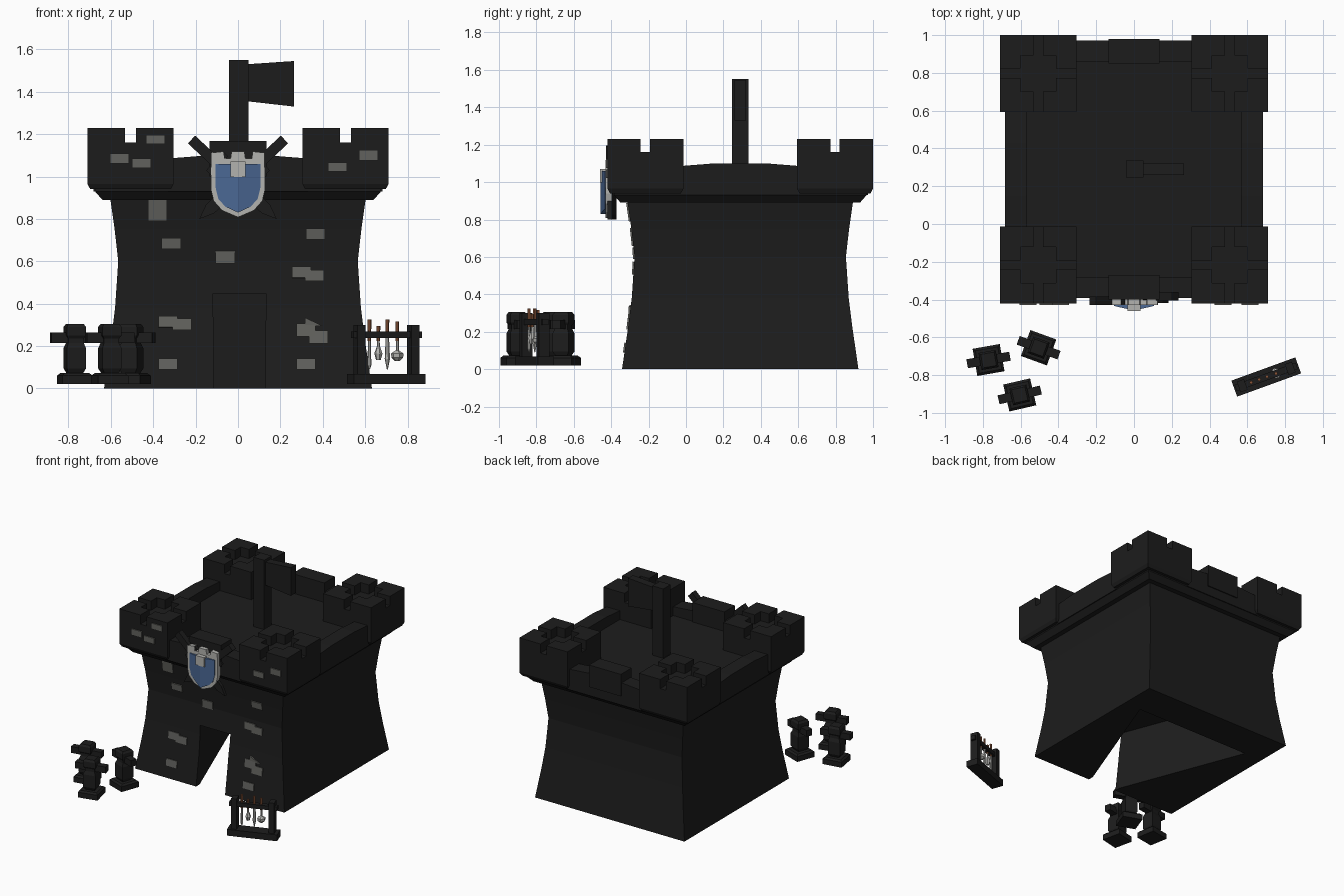
import bpy, bmesh, math
from mathutils import Matrix, Vector

if "Cube" in bpy.data.objects:
    bpy.data.objects.remove(bpy.data.objects["Cube"])

CY = 0.29  # centre of the keep along y


def mat(name, r, g, b):
    m = bpy.data.materials.new(name)
    m.diffuse_color = (r, g, b, 1)
    m.use_nodes = True
    m.node_tree.nodes["Principled BSDF"].inputs["Base Color"].default_value = m.diffuse_color
    return m


DARK = mat("dark_stone", 0.012, 0.012, 0.012)
BRICK = mat("grey_brick", 0.12, 0.12, 0.11)
SILVER = mat("silver", 0.45, 0.45, 0.43)
BLUE = mat("blue", 0.07, 0.14, 0.3)
WOOD = mat("red_wood", 0.25, 0.09, 0.04)


def finish(name, bm, m, matrix=Matrix()):
    bmesh.ops.recalc_face_normals(bm, faces=bm.faces)
    me = bpy.data.meshes.new(name)
    bm.to_mesh(me)
    bm.free()
    ob = bpy.data.objects.new(name, me)
    bpy.context.collection.objects.link(ob)
    ob.matrix_world = matrix
    me.materials.append(m)
    return ob


def box(name, lo, hi, m, matrix=Matrix()):
    bm = bmesh.new()
    bmesh.ops.create_cube(bm, size=1)
    for v in bm.verts:
        v.co = Vector([lo[i] + (v.co[i] + 0.5) * (hi[i] - lo[i]) for i in range(3)])
    return finish(name, bm, m, matrix)


def prism(name, pts, y0, y1, m, matrix=Matrix()):
    """Extrude an x-z outline from y0 to y1."""
    bm = bmesh.new()
    f = bm.faces.new([bm.verts.new((x, y0, z)) for x, z in pts])
    r = bmesh.ops.extrude_face_region(bm, geom=[f])
    bmesh.ops.translate(bm, vec=(0, y1 - y0, 0),
                        verts=[v for v in r["geom"] if isinstance(v, bmesh.types.BMVert)])
    return finish(name, bm, m, matrix)


def loft(name, profile, m, n=4, matrix=Matrix()):
    """Stack n-sided rings of (half width, z); flats face the axes."""
    bm = bmesh.new()
    k = 1 / math.cos(math.pi / n)
    rings = [[bm.verts.new((r * k * math.cos((i + 0.5) * math.tau / n),
                            r * k * math.sin((i + 0.5) * math.tau / n), z))
              for i in range(n)] for r, z in profile]
    for a, b in zip(rings, rings[1:]):
        for i in range(n):
            j = (i + 1) % n
            bm.faces.new((a[i], a[j], b[j], b[i]))
    bm.faces.new(rings[0])
    bm.faces.new(rings[-1])
    return finish(name, bm, m, matrix)


def at(x, y, z=0, deg=0):
    return Matrix.Translation((x, y, z)) @ Matrix.Rotation(math.radians(deg), 4, 'Z')


# Flared keep with corbelled ledge and sunken roof
WALL = [(0.632, 0), (0.6, 0.22), (0.58, 0.38), (0.565, 0.6), (0.582, 0.75), (0.602, 0.89)]
keep = loft("keep", WALL + [(0.64, 0.89), (0.675, 0.93), (0.675, 1.02), (0.6, 1.02)],
            DARK, matrix=at(0, CY))

# Gate passage widening towards the back
bm = bmesh.new()
base = [(-0.115, -0.5), (0.13, -0.5), (0.13, -0.3), (0.49, 0.65), (-0.48, 0.65), (-0.115, -0.3)]
f = bm.faces.new([bm.verts.new((x, y, -0.1)) for x, y in base])
r = bmesh.ops.extrude_face_region(bm, geom=[f])
bmesh.ops.translate(bm, vec=(0, 0, 0.545),
                    verts=[v for v in r["geom"] if isinstance(v, bmesh.types.BMVert)])
cutter = finish("gate_cutter", bm, DARK)
cutter.hide_render = True
mod = keep.modifiers.new("gate", 'BOOLEAN')
mod.operation, mod.solver, mod.object = 'DIFFERENCE', 'EXACT', cutter
bpy.context.view_layer.objects.active = keep
bpy.ops.object.modifier_apply(modifier="gate")
bpy.data.objects.remove(cutter)

# Gently arched parapets, front and back with a centre merlon
for i in range(4):
    m = at(0, CY, 0, 90 * i)
    prism("parapet", [(-0.33, 0.93), (0.33, 0.93), (0.33, 1.085), (0.14, 1.1),
                      (-0.14, 1.1), (-0.33, 1.085)], -0.682, -0.57, DARK, m)
    if i % 2 == 0:
        box("centre_merlon", (-0.135, -0.69, 1.0), (0.135, -0.56, 1.168), DARK, m)

# Corner towers with L-shaped merlons
for sx in (-1, 1):
    for sy in (-1, 1):
        c = at(0.507 * sx, CY + 0.507 * sy)
        loft("corner_tower", [(0.19, 0.94), (0.203, 0.965), (0.203, 1.16)], DARK, matrix=c)
        for q in range(4):
            bm = bmesh.new()
            L = [(0.025, 0.203), (0.203, 0.203), (0.203, 0.025),
                 (0.095, 0.025), (0.095, 0.095), (0.025, 0.095)]
            f = bm.faces.new([bm.verts.new((x, y, 1.15)) for x, y in L])
            r = bmesh.ops.extrude_face_region(bm, geom=[f])
            for v in r["geom"]:
                if isinstance(v, bmesh.types.BMVert):
                    v.co.z = 1.23
            finish("tower_merlon", bm, DARK, c @ Matrix.Rotation(q * math.pi / 2, 4, 'Z'))

# Flagpole and flag
box("flagpole", (-0.042, CY - 0.045, 1.0), (0.05, CY + 0.045, 1.55), DARK)
prism("flag", [(0.045, 1.355), (0.265, 1.33), (0.265, 1.545), (0.045, 1.53)],
      CY - 0.03, CY + 0.03, DARK)


# Loose bricks on the front wall, following its slope
def wall_y(z):
    for (r0, z0), (r1, z1) in zip(WALL, WALL[1:]):
        if z <= z1:
            return CY - (r0 + (r1 - r0) * (z - z0) / (z1 - z0))
    return CY - 0.71


bricks = [(-0.38, 0.84, 0.05), (-0.315, 0.685, 0.026), (-0.06, 0.62, 0.03), (0.365, 0.73, 0.026),
          (0.30, 0.548, 0.026), (0.36, 0.532, 0.026), (-0.33, 0.315, 0.027), (-0.265, 0.302, 0.027),
          (0.32, 0.275, 0.03), (0.38, 0.242, 0.03), (-0.33, 0.115, 0.026), (0.32, 0.115, 0.026),
          (-0.56, 1.085, 0.024), (-0.455, 1.063, 0.022), (-0.39, 1.175, 0.022),
          (0.47, 1.045, 0.022), (0.615, 1.1, 0.024)]
for x, z, h in bricks:
    slope = math.atan2(wall_y(z + .04) - wall_y(z - .04), 0.08) if z < 0.88 else 0
    y = wall_y(z) if z < 0.9 else CY - 0.71
    box("brick", (-0.045, -0.008, -h), (0.045, 0.012, h), BRICK,
        Matrix.Translation((x, y, z)) @ Matrix.Rotation(-slope, 4, 'X'))
prism("brick_chip", [(0.315, 0.295), (0.4, 0.295), (0.315, 0.335)], -0.308, -0.28, BRICK)

# Crossed swords behind the shield
for s in (-1, 1):
    m = Matrix.Translation((0, -0.395 + 0.012 * s, 0.97)) @ Matrix.Rotation(math.radians(47 * s), 4, 'Y')
    prism("sword_blade", [(-0.028, 0.14), (-0.028, -0.18), (0, -0.25), (0.028, -0.18), (0.028, 0.14)],
          -0.012, 0.012, DARK, m)
    box("sword_hilt", (-0.025, -0.022, 0.13), (0.025, 0.022, 0.3), DARK, m)
    box("sword_guard", (-0.06, -0.02, 0.12), (0.06, 0.02, 0.15), DARK, m)

# Shield: silver rim with notched top, ridged blue face and silver inset
half = [(0.128, 0.94), (0.115, 0.885), (0.075, 0.84)]
top = [(-0.125, 1.112), (-0.07, 1.118), (-0.065, 1.085), (-0.035, 1.085), (-0.03, 1.118),
       (0.03, 1.118), (0.035, 1.085), (0.065, 1.085), (0.07, 1.118), (0.125, 1.112)]
prism("shield_rim", top + half + [(0, 0.808)] + [(-x, z) for x, z in half[::-1]],
      -0.43, -0.395, SILVER)
bm = bmesh.new()
for s in (-1, 1):
    ridge = [bm.verts.new((0, -0.458, z)) for z in (0.83, 1.06)]
    edge = [bm.verts.new((s * x, -0.434, z))
            for x, z in ((0.105, 1.06), (0.105, 0.945), (0.093, 0.895), (0.06, 0.858))]
    foot = [bm.verts.new((v.co.x, -0.425, v.co.z)) for v in [ridge[1]] + edge + [ridge[0]]]
    rim = [ridge[1]] + edge + [ridge[0]]
    bm.faces.new(rim)
    for i in range(5):
        bm.faces.new((rim[i], rim[i + 1], foot[i + 1], foot[i]))
bmesh.ops.remove_doubles(bm, verts=bm.verts, dist=1e-4)
finish("shield_face", bm, BLUE)
box("shield_inset", (-0.035, -0.461, 0.998), (0.035, -0.42, 1.07), SILVER)

# Training dummies
for x, y, a in ((-0.77, -0.72, 10), (-0.505, -0.655, -20), (-0.605, -0.905, 13)):
    m = at(x, y, 0, a)
    loft("dummy_base", [(0.073, 0.02), (0.073, 0.06), (0.06, 0.072)], DARK, matrix=m)
    loft("dummy_body", [(0.03, 0.065), (0.046, 0.095), (0.046, 0.19), (0.036, 0.215),
                        (0.036, 0.235), (0.046, 0.25), (0.046, 0.29), (0.036, 0.305)], DARK, matrix=m)
    box("dummy_arms", (-0.115, -0.024, 0.215), (0.115, 0.024, 0.263), DARK, m)

# Weapon rack
m = at(0.7, -0.81, 0, 20)
box("rack_base", (-0.18, -0.045, 0.02), (0.18, 0.045, 0.068), DARK, m)
box("rack_bar", (-0.172, -0.018, 0.237), (0.172, 0.018, 0.268), DARK, m)
for s in (-1, 1):
    box("rack_post", (s * 0.135 - 0.02, -0.03, 0.06), (s * 0.135 + 0.02, 0.03, 0.3), DARK, m)

# Hung weapons: silver heads with wooden grips
heads = [(-0.085, 0.325, [(0.006, 0.24), (0.008, 0.11), (0.002, 0.09)]),
         (-0.04, 0.295, [(0.005, 0.24), (0.006, 0.2), (0.017, 0.165), (0.01, 0.135)]),
         (0.005, 0.325, [(0.007, 0.24), (0.011, 0.14), (0.002, 0.09)]),
         (0.055, 0.315, [(0.006, 0.24), (0.006, 0.18), (0.026, 0.165), (0.024, 0.145), (0.01, 0.13)])]
for x, ztop, prof in heads:
    loft("weapon_head", prof, SILVER, 6, m @ at(x, 0))
    loft("weapon_grip", [(0.007, 0.225), (0.008, ztop)], WOOD, 6, m @ at(x, 0))
